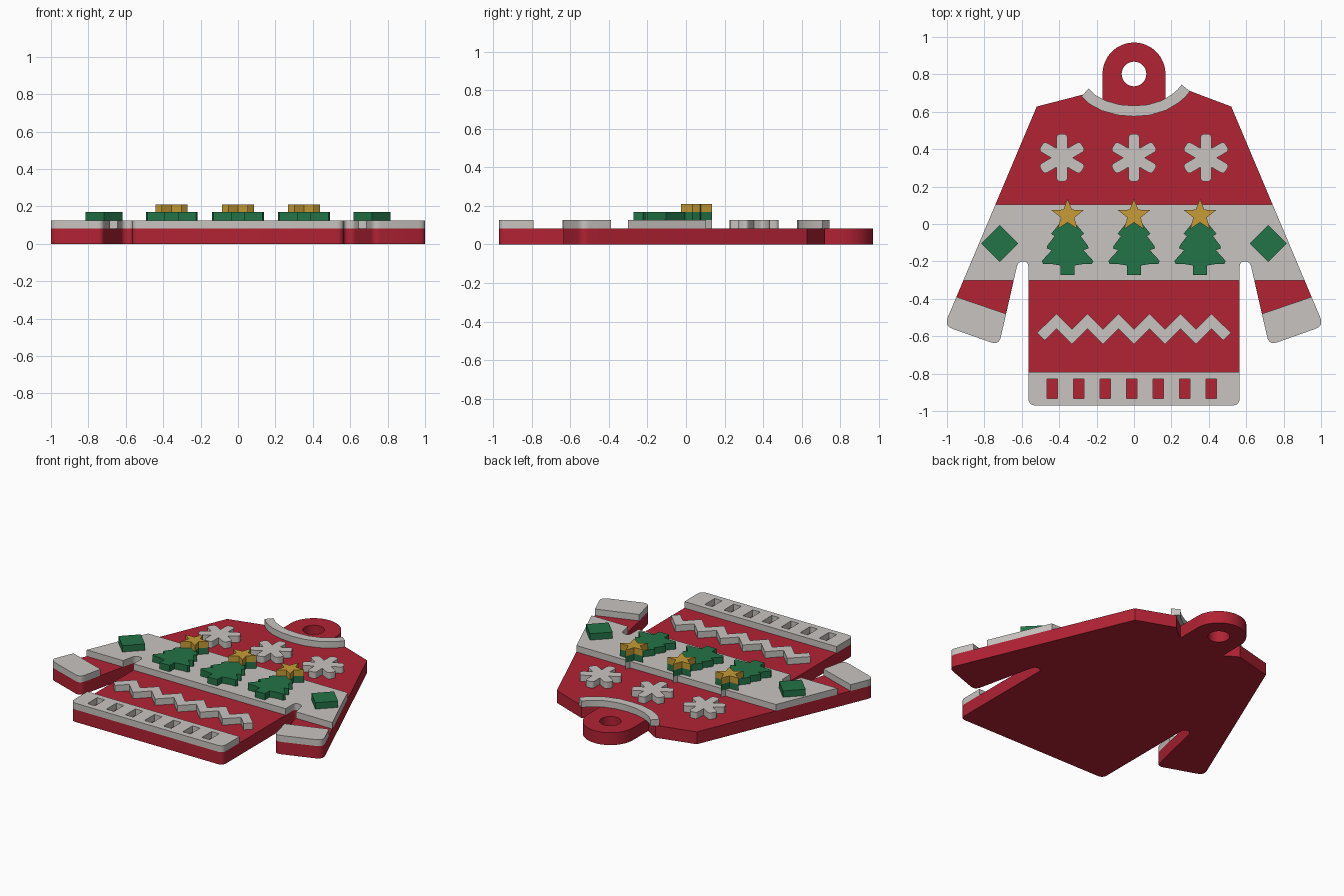
import bpy, bmesh, math
from mathutils import Vector

cube = bpy.data.objects.get("Cube")
if cube:
    bpy.data.objects.remove(cube, do_unlink=True)


def material(name, rgb):
    m = bpy.data.materials.new(name)
    m.use_nodes = True
    m.diffuse_color = (*rgb, 1)
    m.node_tree.nodes["Principled BSDF"].inputs["Base Color"].default_value = (*rgb, 1)
    return m


RED = material("red", (0.445, 0.016, 0.034))
WHITE = material("warm white", (0.577, 0.552, 0.527))
GREEN = material("green", (0.017, 0.174, 0.063))
GOLD = material("gold", (0.565, 0.332, 0.037))
# Heights of the stacked layers
Z0, Z1, Z2, Z3, Z4 = 0, 0.083, 0.126, 0.169, 0.211


def rounded(points):
    """Fillet every point given as (x, y, radius)."""
    out = []
    for i, p in enumerate(points):
        v = Vector(p[:2])
        if len(p) == 2:
            out.append(v)
            continue
        a = v + (Vector(points[i - 1][:2]) - v).normalized() * p[2]
        b = v + (Vector(points[(i + 1) % len(points)][:2]) - v).normalized() * p[2]
        for k in range(7):
            t = k / 6
            out.append(a * (1 - t) ** 2 + v * 2 * t * (1 - t) + b * t * t)
    return out


def arc(cx, cy, r, start, end, n):
    steps = [math.radians(start + (end - start) * k / n) for k in range(n + 1)]
    return [(cx + r * math.cos(a), cy + r * math.sin(a)) for a in steps]


def stroke(path, width):
    """Outline of a mitred ribbon along a path."""
    path = [Vector(p) for p in path]
    left, right = [], []
    for i, p in enumerate(path):
        d0 = (p - path[max(i - 1, 0)]).normalized()
        d1 = (path[min(i + 1, len(path) - 1)] - p).normalized()
        d0, d1 = (d0 if d0.length else d1), (d1 if d1.length else d0)
        t = (d0 + d1).normalized()
        n = Vector((-t.y, t.x)) * (width / 2 / t.dot(d1))
        left.append(p + n)
        right.append(p - n)
    return left + right[::-1]


def plate(name, loops, z0, z1, mat, at=(0, 0), cuts=()):
    """Extrude an outline (plus holes); cuts are (point, normal) with the normal side removed."""
    bm = bmesh.new()
    edges = []
    for loop in loops:
        vs = [bm.verts.new((p[0] + at[0], p[1] + at[1], z0)) for p in loop]
        if len(loops) == 1:
            bm.faces.new(vs)
        else:
            edges += [bm.edges.new((vs[i - 1], vs[i])) for i in range(len(vs))]
    if edges:
        bmesh.ops.triangle_fill(bm, use_beauty=True, edges=edges, normal=(0, 0, 1))
    for co, no in cuts:
        bmesh.ops.bisect_plane(bm, geom=bm.verts[:] + bm.edges[:] + bm.faces[:], dist=1e-5,
                               plane_co=(*co, 0), plane_no=(*no, 0), clear_outer=True)
    ext = bmesh.ops.extrude_face_region(bm, geom=bm.faces[:])["geom"]
    top = [g for g in ext if isinstance(g, bmesh.types.BMVert)]
    bmesh.ops.translate(bm, verts=top, vec=(0, 0, z1 - z0))
    bmesh.ops.recalc_face_normals(bm, faces=bm.faces[:])
    me = bpy.data.meshes.new(name)
    bm.to_mesh(me)
    bm.free()
    me.materials.append(mat)
    me.polygons.foreach_set("use_smooth", [True] * len(me.polygons))
    me.set_sharp_from_angle(angle=math.radians(30))
    ob = bpy.data.objects.new(name, me)
    bpy.context.collection.objects.link(ob)
    return ob


# Sweater silhouette: right half from hem to shoulder, mirrored for the left
half = [(0.565, -0.97, 0.04), (0.565, -0.2, 0.028), (0.62, -0.2, 0.028),
        (0.722, -0.648, 0.045), (1.015, -0.545, 0.05), (0.52, 0.628)]
mirrored = [(-p[0], *p[1:]) for p in half[::-1]]
neck_right = [(0.27, 0.722), (0.23, 0.685), (0.168, 0.64)]
neck_left = [(-0.168, 0.64), (-0.23, 0.68), (-0.26, 0.695)]
loop_arc = arc(0, 0.802, 0.168, 0, 180, 32)
silhouette = rounded(half + neck_right + loop_arc + neck_left + mirrored)
hole = arc(0, 0.802, 0.066, 0, 360, 32)[:-1]
plate("sweater_body", [silhouette, hole], Z0, Z1, RED)

# Wide chest band and sleeve cuffs follow the silhouette
plate("chest_band", [silhouette], Z1, Z2, WHITE,
      cuts=[((0, 0.105), (0, 1)), ((0, -0.302), (0, -1))])
for side, s in (("left", 1), ("right", -1)):
    plate(side + "_cuff", [silhouette], Z1, Z2, WHITE,
          cuts=[((s * 0.6, 0), (-s, 0)), ((s * 0.94, -0.393), (-s * 0.087, 0.255))])
    plate(side + "_sleeve_diamond", [arc(0, 0, 0.099, 0, 270, 3)], Z2, Z3, GREEN,
          at=(s * 0.717, -0.104))

# Hem with open slots
hem = rounded([(-0.565, -0.97, 0.04), (0.565, -0.97, 0.04), (0.565, -0.79), (-0.565, -0.79)])
slots = []
for i in range(7):
    x = -0.438 + i * 0.1417
    slots.append([(x - 0.028, -0.932), (x + 0.028, -0.932), (x + 0.028, -0.828), (x - 0.028, -0.828)])
plate("hem", [hem] + slots, Z1, Z2, WHITE)

# Collar ribbon
collar = [(-0.262, 0.703), (-0.22, 0.664), (-0.16, 0.632), (-0.08, 0.61), (0, 0.604),
          (0.08, 0.61), (0.16, 0.634), (0.22, 0.67), (0.255, 0.7), (0.277, 0.727)]
plate("collar", [stroke(collar, 0.057)], Z1, Z2, WHITE)

# Zigzag ribbon
zigzag = [(-0.498 + i * 0.083, -0.602 if i % 2 == 0 else -0.52) for i in range(13)]
plate("zigzag", [stroke(zigzag, 0.057)], Z1, Z2, WHITE)

# Snowflakes with six rounded arms
flake = []
for k in range(6):
    a = math.radians(30 + 60 * k)
    u, v = Vector((math.cos(a), math.sin(a))), Vector((-math.sin(a), math.cos(a)))
    for w in (-0.029, 0.029):
        flake.append((*(u * 0.127 + v * w), 0.022))
    b = a + math.radians(30)
    flake.append((0.058 * math.cos(b), 0.058 * math.sin(b)))
for i, x in enumerate((-0.385, 0, 0.385)):
    plate(f"snowflake_{i + 1}", [rounded(flake)], Z1, Z2, WHITE, at=(x, 0.354))

# Trees, each topped by a star that is supported by the layers below
tree_half = [(0.037, -0.272), (0.037, -0.222), (0.09, -0.213), (0.13, -0.213), (0.138, -0.198),
             (0.085, -0.14), (0.112, -0.13), (0.108, -0.115), (0.07, -0.065), (0.088, -0.052),
             (0.045, 0.0)]
tree = tree_half + [(0, 0.05)] + [(-x, y) for x, y in tree_half[::-1]]
star = []
for k in range(10):
    a, r = math.radians(90 + 36 * k), (0.09, 0.038)[k % 2]
    star.append((r * math.cos(a), r * math.sin(a)))
for i, x in enumerate((-0.355, 0, 0.353)):
    plate(f"tree_{i + 1}", [tree], Z2, Z3, GREEN, at=(x, 0))
    plate(f"star_{i + 1}", [star], Z3, Z4, GOLD, at=(x, 0.046))
    plate(f"star_backing_{i + 1}", [star], Z2, Z3, GREEN, at=(x, 0.046))
    plate(f"star_foot_{i + 1}", [star], Z1, Z2, WHITE, at=(x, 0.046),
          cuts=[((0, 0.105), (0, -1))])
